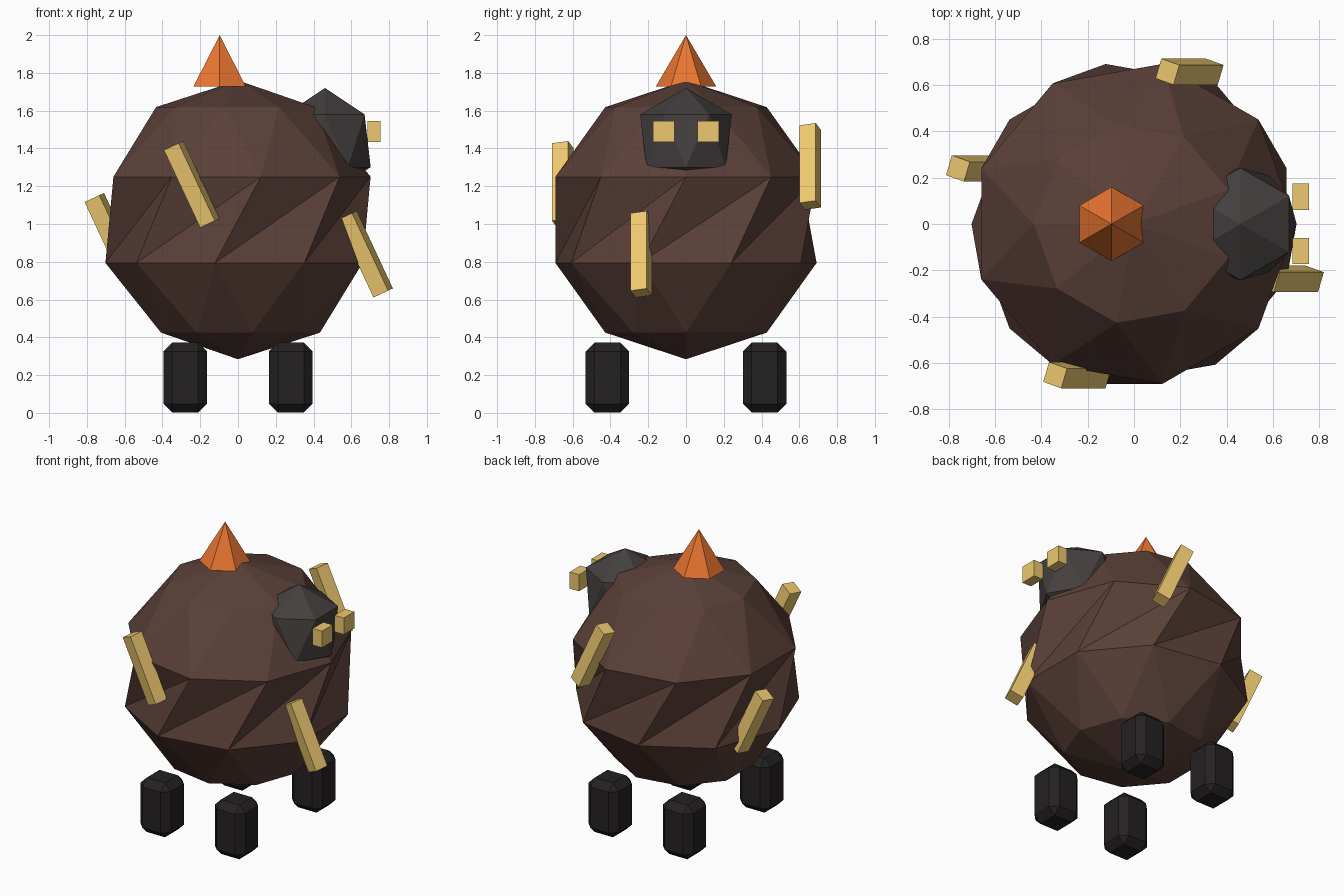
import bpy
import bmesh
from math import pi, sin, cos, radians
from mathutils import Matrix, Vector

if "Cube" in bpy.data.objects:
    bpy.data.objects.remove(bpy.data.objects["Cube"])


def material(name, rgb):
    m = bpy.data.materials.new(name)
    m.diffuse_color = (*rgb, 1)
    m.use_nodes = True
    m.node_tree.nodes["Principled BSDF"].inputs["Base Color"].default_value = m.diffuse_color
    return m


BROWN = material("brown", (0.105, 0.052, 0.040))
GREY = material("dark_grey", (0.060, 0.050, 0.050))
BLACK = material("near_black", (0.018, 0.015, 0.016))
YELLOW = material("straw_yellow", (0.85, 0.58, 0.16))
ORANGE = material("orange", (0.82, 0.18, 0.03))


def finish(name, bm, mat, loc):
    bmesh.ops.recalc_face_normals(bm, faces=bm.faces[:])
    me = bpy.data.meshes.new(name)
    bm.to_mesh(me)
    bm.free()
    me.materials.append(mat)
    ob = bpy.data.objects.new(name, me)
    ob.location = loc
    bpy.context.collection.objects.link(ob)
    return ob


def staggered_ball(name, radius, segments, bands, mat, loc):
    """Low-poly ball whose alternate rings are shifted by half a segment."""
    bm = bmesh.new()
    top = bm.verts.new((0, 0, radius))
    bottom = bm.verts.new((0, 0, -radius))
    rings = []
    for i in range(1, bands):
        lat = pi * i / bands
        ring = []
        for j in range(segments):
            a = -2 * pi * (j + 0.5 * (i % 2)) / segments
            ring.append(bm.verts.new((radius * sin(lat) * cos(a),
                                      radius * sin(lat) * sin(a),
                                      radius * cos(lat))))
        rings.append(ring)
    for j in range(segments):
        k = (j + 1) % segments
        bm.faces.new((top, rings[0][j], rings[0][k]))
        bm.faces.new((bottom, rings[-1][k], rings[-1][j]))
        for up, low in zip(rings, rings[1:]):
            bm.faces.new((up[j], low[j], low[k]))
            bm.faces.new((up[j], low[k], up[k]))
    return finish(name, bm, mat, loc)


def box(name, size, mat, loc, rot=None, bevel=0):
    bm = bmesh.new()
    bmesh.ops.create_cube(bm, size=1)
    bmesh.ops.scale(bm, vec=Vector(size), verts=bm.verts[:])
    if bevel:
        bmesh.ops.bevel(bm, geom=bm.edges[:], offset=bevel, segments=1,
                        affect='EDGES', profile=0.5)
    if rot:
        bmesh.ops.transform(bm, matrix=rot, verts=bm.verts[:])
    return finish(name, bm, mat, loc)


# Body and head
staggered_ball("body", 0.738, 9, 5, BROWN, (0, 0, 1.022))
staggered_ball("head", 0.28, 6, 3, GREY, (0.46, 0, 1.44))

# Eyes
for side, y in (("right", -0.117), ("left", 0.118)):
    box("eye_" + side, (0.07, 0.113, 0.113), YELLOW, (0.72, y, 1.49))

# Legs
for xn, x in (("left", -0.28), ("right", 0.28)):
    for yn, y in (("front", -0.416), ("back", 0.416)):
        box(f"leg_{yn}_{xn}", (0.23, 0.23, 0.37), BLACK, (x, y, 0.187), bevel=0.046)

# Tilted sticks around the body
tilt = Matrix.Rotation(radians(-25), 4, 'Y') @ Matrix.Rotation(radians(-18), 4, 'Z')
for name, loc in (("front", (-0.245, -0.653, 1.21)),
                  ("right", (0.673, -0.237, 0.84)),
                  ("back", (0.24, 0.658, 1.305)),
                  ("left", (-0.665, 0.24, 0.935))):
    box("stick_" + name, (0.09, 0.09, 0.453), YELLOW, loc, rot=tilt)

# Six-sided spike on top
bm = bmesh.new()
bmesh.ops.create_cone(bm, cap_ends=True, segments=6, radius1=0.16, radius2=0, depth=0.272)
bmesh.ops.remove_doubles(bm, verts=bm.verts[:], dist=1e-5)
finish("spike", bm, ORANGE, (-0.097, 0, 1.864))
